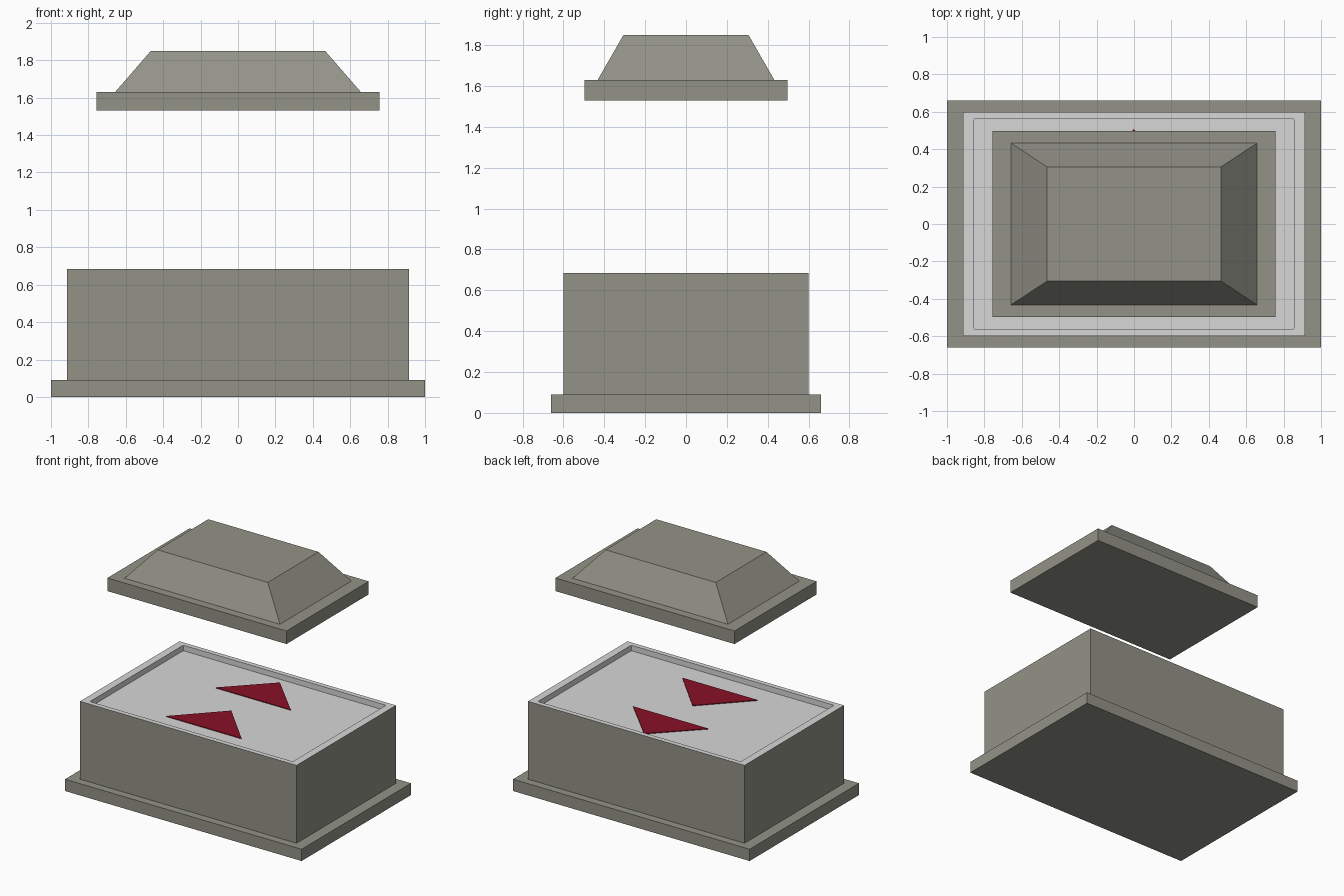
import bpy, bmesh

if "Cube" in bpy.data.objects:
    bpy.data.objects.remove(bpy.data.objects["Cube"])


def material(name, rgb):
    m = bpy.data.materials.new(name)
    m.diffuse_color = (*rgb, 1.0)
    m.use_nodes = True
    m.node_tree.nodes["Principled BSDF"].inputs["Base Color"].default_value = m.diffuse_color
    return m


stone = material("olive_stone", (0.29, 0.29, 0.245))
pale = material("pale_grey", (0.68, 0.68, 0.68))
red = material("dark_red", (0.25, 0.006, 0.021))


def finish(bm, name, *mats):
    bmesh.ops.recalc_face_normals(bm, faces=bm.faces)
    mesh = bpy.data.meshes.new(name)
    bm.to_mesh(mesh)
    bm.free()
    for m in mats:
        mesh.materials.append(m)
    ob = bpy.data.objects.new(name, mesh)
    bpy.context.collection.objects.link(ob)
    return ob


def block(hx, hy, z0, z1, top=None):
    """Box of half sizes hx, hy; top gives half sizes of a tapered top."""
    bm = bmesh.new()
    bmesh.ops.create_cube(bm, size=2)
    for v in bm.verts:
        up = v.co.z > 0
        sx, sy = top if (up and top) else (hx, hy)
        v.co = (v.co.x * sx, v.co.y * sy, z1 if up else z0)
    return bm


BASE_Z, RIM_Z, FLOOR_Z = 0.09, 0.685, 0.643

# Base plinth
finish(block(1.0, 0.66, 0, BASE_Z), "base_plinth", stone)

# Box body with a shallow recess sunk into its top
bm = block(0.915, 0.60, BASE_Z, RIM_Z)
bm.normal_update()
top = max(bm.faces, key=lambda f: f.calc_center_median().z)
bmesh.ops.inset_region(bm, faces=[top], thickness=0.05)
for v in top.verts:
    v.co.x = 0.857 if v.co.x > 0 else -0.857
    v.co.y = 0.563 if v.co.y > 0 else -0.563
floor = bmesh.ops.extrude_discrete_faces(bm, faces=[top])["faces"][0]
for v in floor.verts:
    v.co.z = FLOOR_Z
# slightly rounded recess corners
corners = [e for e in bm.edges
           if abs(e.verts[0].co.x) < 0.9 and abs(e.verts[0].co.z - e.verts[1].co.z) > 0.01
           and max(v.co.z for v in e.verts) > 0.6 and min(v.co.z for v in e.verts) > 0.6]
bmesh.ops.bevel(bm, geom=corners, offset=0.01, segments=2, profile=0.5, affect='EDGES')
# rim and recess are pale, outer walls are stone
for f in bm.faces:
    f.material_index = 1 if f.calc_center_median().z > 0.6 else 0
finish(bm, "box_body", stone, pale)

# Two red triangle marks on the recess floor
for i, (cx, y0, y1) in enumerate([(-0.002, 0.187, 0.508), (-0.013, -0.392, -0.062)]):
    bm = bmesh.new()
    face = bm.faces.new([bm.verts.new((x, y, FLOOR_Z + 0.001)) for x, y in
                         ((cx - 0.317, y0), (cx + 0.317, y0), (cx, y1))])
    ext = bmesh.ops.extrude_face_region(bm, geom=[face])["geom"]
    for v in ext:
        if isinstance(v, bmesh.types.BMVert):
            v.co.z += 0.006
    finish(bm, f"triangle_mark_{i + 1}", red)

# Floating lid: slab and tapered crown
finish(block(0.757, 0.496, 1.53, 1.63), "lid_slab", stone)
finish(block(0.657, 0.432, 1.63, 1.85, top=(0.466, 0.306)), "lid_crown", stone)
